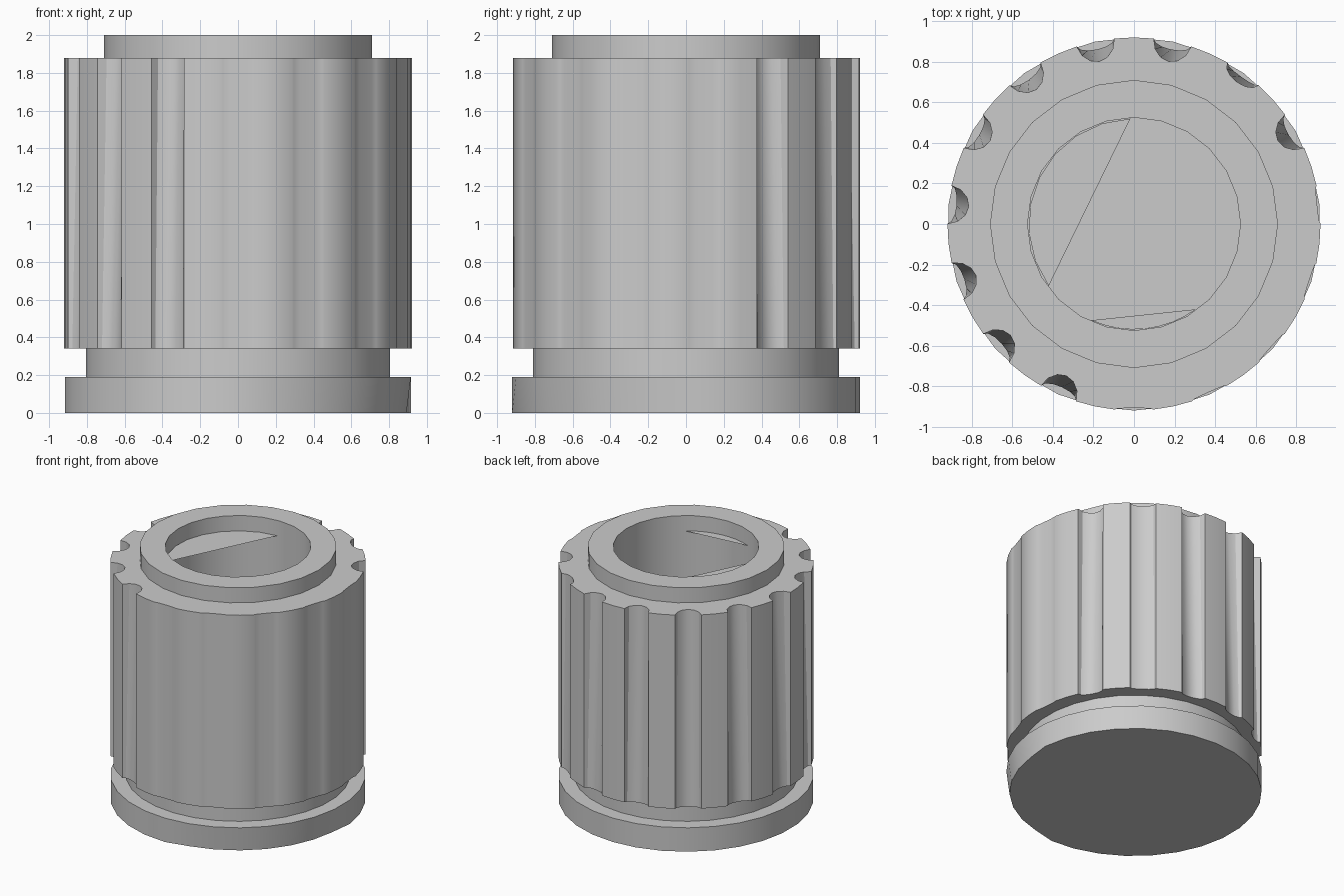
import bpy, bmesh
from math import sin, cos, radians, pi

if "Cube" in bpy.data.objects:
    bpy.data.objects.remove(bpy.data.objects["Cube"])


def finish(name, bm, angle=30):
    bmesh.ops.recalc_face_normals(bm, faces=bm.faces)
    mesh = bpy.data.meshes.new(name)
    bm.to_mesh(mesh)
    bm.free()
    obj = bpy.data.objects.new(name, mesh)
    bpy.context.collection.objects.link(obj)
    bpy.context.view_layer.objects.active = obj
    obj.select_set(True)
    bpy.ops.object.shade_smooth_by_angle(angle=radians(angle))
    obj.select_set(False)
    return obj


def polar(r, deg, z):
    return (r * cos(radians(deg)), r * sin(radians(deg)), z)


def bridge(bm, a, b):
    n = len(a)
    for i in range(n):
        j = (i + 1) % n
        bm.faces.new((a[i], a[j], b[j], b[i]))


def lathe(name, profile, n):
    # profile of (radius, z), both ends closed by a flat disc
    bm = bmesh.new()
    rings = [[bm.verts.new(polar(r, 90 + 360 * i / n, z)) for i in range(n)]
             for r, z in profile]
    for a, b in zip(rings, rings[1:]):
        bridge(bm, a, b)
    bm.faces.new(rings[0])
    bm.faces.new(rings[-1])
    return finish(name, bm)


# Base flange, with its lower edge pulled in on the front right
base = lathe("base_flange", [(0.92, 0), (0.92, 0.19), (0.80, 0.19)], 30)
for v in base.data.vertices:
    if v.co.z < 0.01 and v.co.x > 0.05 and v.co.y < 0.05:
        v.co.x *= 0.975
        v.co.y *= 0.975

# Neck groove above the flange (open tube, so the bore can run down through it)
bm = bmesh.new()
neck = [[bm.verts.new(polar(0.81, 90 + 12 * i, z)) for i in range(30)] for z in (0.19, 0.34)]
bridge(bm, *neck)
finish("neck", bm)

# Collar with its open bore
lathe("bored_collar", [(0.71, 0.19), (0.71, 2.0), (0.525, 2.0), (0.525, 0.2)], 24)

# Fluted grip sleeve: 15 flutes that get shallower downwards,
# those at the front right nearly flat
flat = (6, 270, 294, 318, 342)


def outline(depth):
    pts = []
    for k in range(15):
        mid = 6 + 24 * k
        d = 0.012 if mid in flat else depth * (0.55 if mid == 54 else 1)
        for s in range(7):
            t = -pi / 2 + pi * s / 6
            pts.append((0.92 - d * cos(t), mid + 5.9 * sin(t)))
        pts.append((0.92, mid + 12))
    return pts


bm = bmesh.new()
upper, lower = outline(0.1), outline(0.04)
low_in = [bm.verts.new(polar(0.70, a, 0.34)) for r, a in lower]
low = [bm.verts.new(polar(r, a, 0.34)) for r, a in lower]
top = [bm.verts.new(polar(r, a, 1.88)) for r, a in upper]
top_in = [bm.verts.new(polar(0.70, a, 1.88)) for r, a in upper]
for a, b in ((low_in, low), (low, top), (top, top_in)):
    bridge(bm, a, b)
finish("fluted_grip", bm)

# Thin flat webs across parts of the bore
for name, start, end in (("bore_web_left", 92, 216), ("bore_web_front", 246, 306)):
    bm = bmesh.new()
    steps = 8
    bm.faces.new([bm.verts.new(polar(0.52, start + (end - start) * i / steps, 1.88))
                  for i in range(steps + 1)])
    bm.faces[:] [0].normal_update()
    if bm.faces[:][0].normal.z < 0:
        bmesh.ops.reverse_faces(bm, faces=bm.faces[:])
    finish(name, bm)
